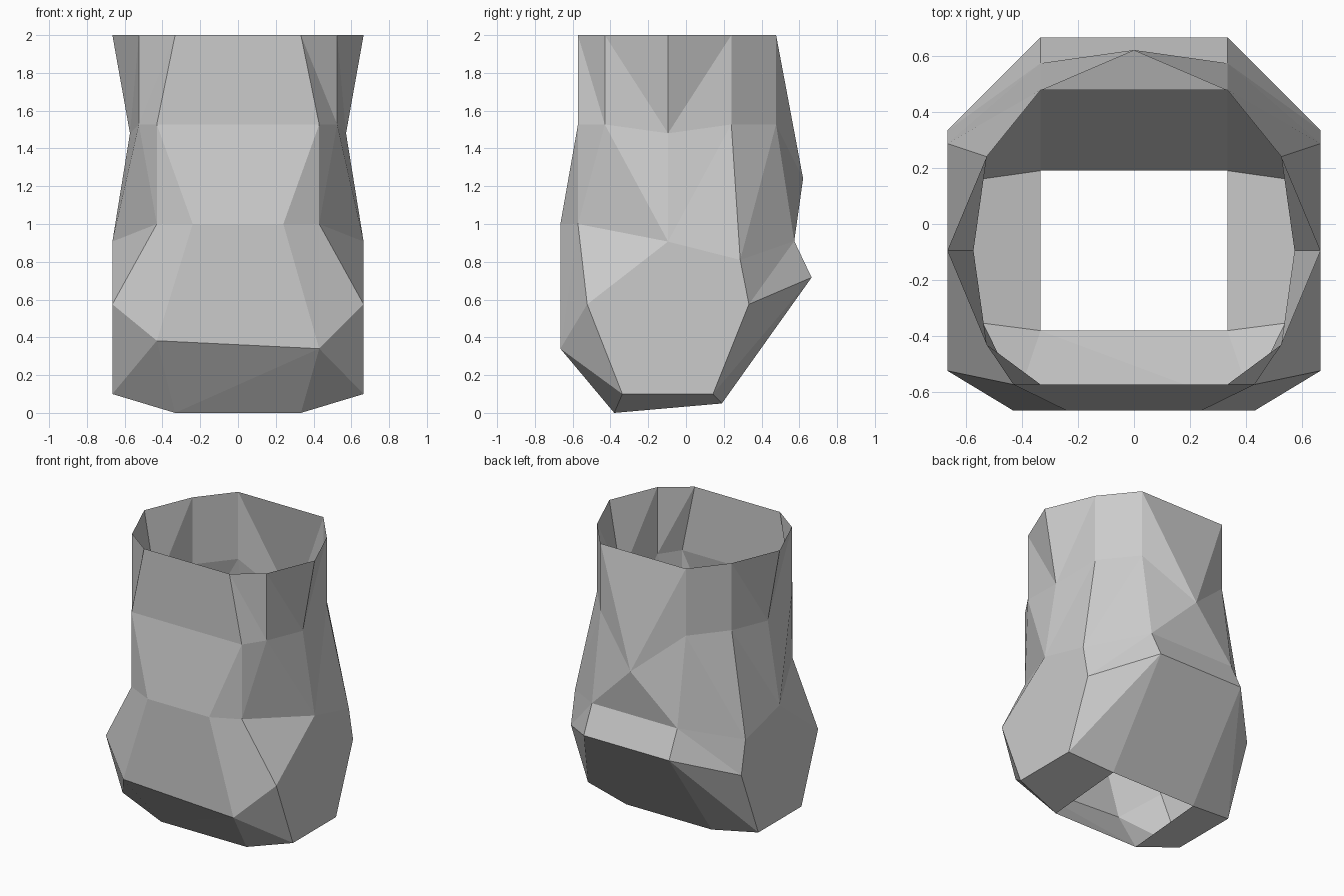
import bpy
import bmesh

if "Cube" in bpy.data.objects:
    bpy.data.objects.remove(bpy.data.objects["Cube"])

# Right half of each cross-section, bottom to top; points run front -> side -> back
RINGS = [
    [(.333, -.38, 0), (.665, -.337, .1), (.665, -.337, .1), (.665, .143, .1), (.333, .19, .05)],
    [(.43, -.665, .34), (.665, -.523, .575), (.665, -.523, .575), (.665, .333, .575), (.333, .665, .717)],
    [(.24, -.665, 1), (.43, -.572, 1), (.665, -.095, .907), (.665, .287, .81), (.333, .573, .91)],
    [(.43, -.572, 1.527), (.525, -.43, 1.527), (.572, -.095, 1.48), (.525, .24, 1.527), (.333, .477, 1.527)],
    [(.333, -.572, 2), (.525, -.43, 2), (.665, -.095, 2), (.525, .24, 2), (.333, .477, 2)],
]

bm = bmesh.new()


def add_face(*verts):
    unique = list(dict.fromkeys(verts))
    if len(unique) > 2:
        bm.faces.new(unique)


def build_side(sign):
    """Loft one half of the shell, folding the facets toward the side."""
    rows = []
    for ring in RINGS:
        row, last = [], None
        for p in ring:
            row.append(row[-1] if p == last else bm.verts.new((sign * p[0], p[1], p[2])))
            last = p
        rows.append(row)
    for level, (low, up) in enumerate(zip(rows, rows[1:])):
        for j in range(4):
            a, b, c, d = low[j], low[j + 1], up[j + 1], up[j]
            if j >= 2 or (level == 1 and j == 0):
                add_face(a, b, c)
                add_face(a, c, d)
            else:
                add_face(a, b, d)
                add_face(b, c, d)
    # Sloping underside beside the open base
    b = rows[0]
    add_face(b[0], b[1], b[3], b[4])
    return rows


right, left = build_side(1), build_side(-1)
left[1][0].co.z = .382  # slightly uneven lower front edge

# Front panels
add_face(right[0][0], right[1][0], left[0][0])
add_face(right[1][0], left[1][0], left[0][0])
for k in range(1, 4):
    add_face(right[k][0], right[k + 1][0], left[k + 1][0], left[k][0])

# Lower back panels
for k in range(2):
    add_face(right[k][4], right[k + 1][4], left[k + 1][4], left[k][4])

# Upper back: facets meeting at one raised point
peak = bm.verts.new((0, .62, 1.24))
rim = [right[k][4] for k in (2, 3, 4)] + [left[k][4] for k in (4, 3, 2)]
for i, v in enumerate(rim):
    add_face(peak, v, rim[(i + 1) % len(rim)])

bmesh.ops.recalc_face_normals(bm, faces=bm.faces)
# Make sure the front panel faces outward (-y)
bm.normal_update()
front = max(bm.faces, key=lambda f: -f.calc_center_median().y)
if front.normal.y > 0:
    bmesh.ops.reverse_faces(bm, faces=bm.faces)

mesh = bpy.data.meshes.new("open_shell")
bm.to_mesh(mesh)
bm.free()
bpy.context.collection.objects.link(bpy.data.objects.new("open_shell", mesh))
